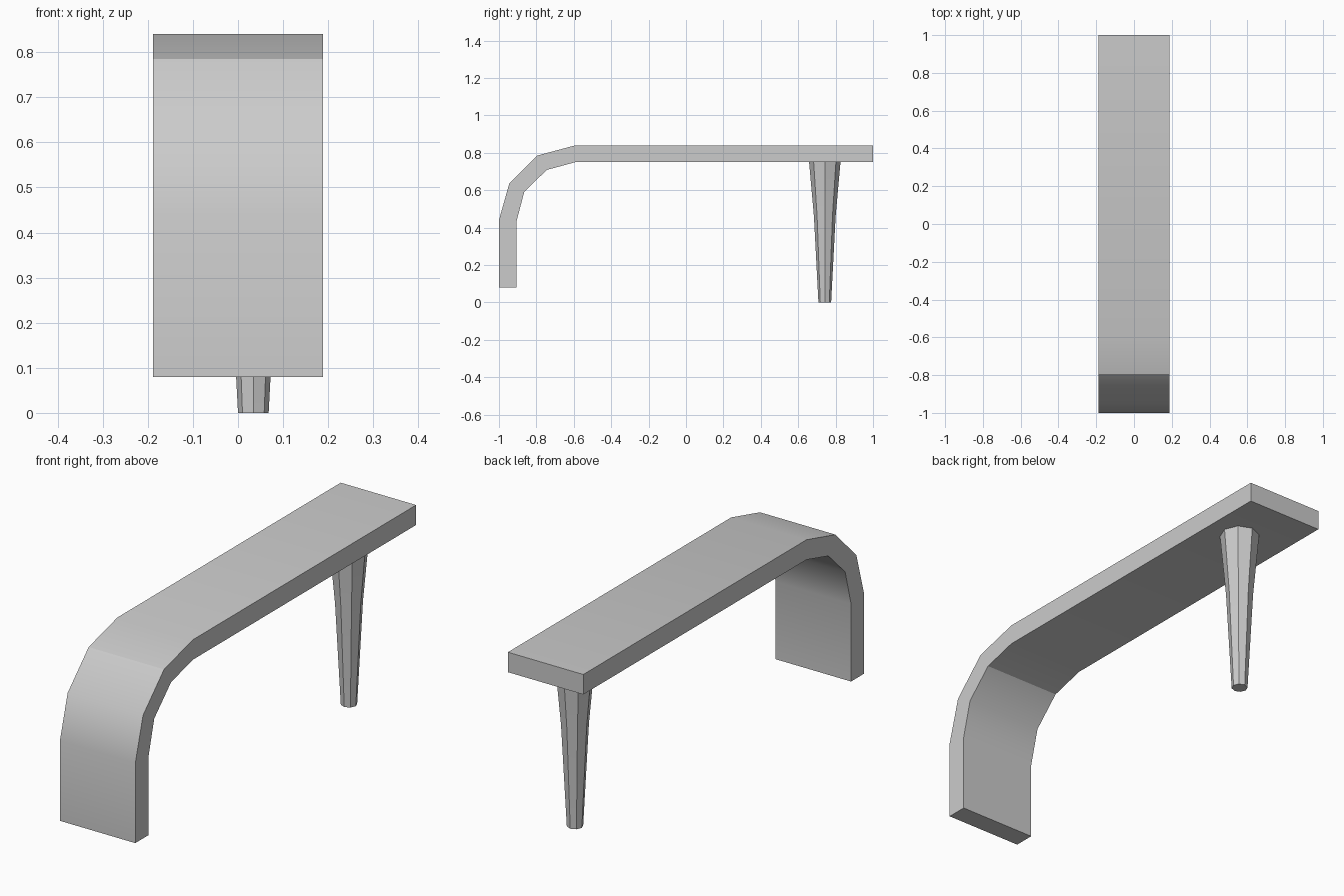
import bpy, bmesh, math

if "Cube" in bpy.data.objects:
    bpy.data.objects.remove(bpy.data.objects["Cube"], do_unlink=True)

# Single plain grey finish
grey = bpy.data.materials.new("light_grey")
grey.use_nodes = True
GREY = (0.6, 0.6, 0.6, 1)
grey.diffuse_color = GREY
grey.node_tree.nodes["Principled BSDF"].inputs["Base Color"].default_value = GREY


def finish(name, bm, is_crease=lambda edge: False):
    """Turn a bmesh into an object, smooth except at corners and creases."""
    bmesh.ops.recalc_face_normals(bm, faces=bm.faces)
    for face in bm.faces:
        face.smooth = True
    for edge in bm.edges:
        corner = edge.calc_face_angle(0) > math.radians(31)
        edge.smooth = not (corner or is_crease(edge))
    mesh = bpy.data.meshes.new(name)
    bm.to_mesh(mesh)
    bm.free()
    mesh.materials.append(grey)
    obj = bpy.data.objects.new(name, mesh)
    bpy.context.collection.objects.link(obj)
    return obj


# Bench top: side profile (y, z), bending down into the front support
HALF_WIDTH = 0.188
outer = [(1, 0.84), (-0.59, 0.84), (-0.795, 0.785), (-0.945, 0.635), (-1, 0.44), (-1, 0.08)]
inner = [(1, 0.75), (-0.59, 0.75), (-0.745, 0.708), (-0.865, 0.59), (-0.907, 0.43), (-0.907, 0.08)]
bm = bmesh.new()
profile = bm.faces.new([bm.verts.new((-HALF_WIDTH, y, z)) for y, z in outer + inner[::-1]])
extruded = bmesh.ops.extrude_face_region(bm, geom=[profile])["geom"]
bmesh.ops.translate(bm, vec=(2 * HALF_WIDTH, 0, 0),
                    verts=[v for v in extruded if isinstance(v, bmesh.types.BMVert)])
crease_y = (outer[2][0], inner[2][0])
finish("bent_bench_top", bm,
       lambda e: all(min(abs(v.co.y - y) for y in crease_y) < 0.001 for v in e.verts))

# Rear leg: tapered octagonal post with a slight flare towards the top
SIDES = 8
bm = bmesh.new()
rings = []
for z, radius in [(0, 0.034), (0.46, 0.058), (0.75, 0.084)]:
    rings.append([bm.verts.new((radius * math.cos(i * math.tau / SIDES),
                                radius * math.sin(i * math.tau / SIDES), z))
                  for i in range(SIDES)])
for low, high in zip(rings, rings[1:]):
    for i in range(SIDES):
        j = (i + 1) % SIDES
        bm.faces.new((low[i], low[j], high[j], high[i]))
bm.faces.new(rings[0])
bm.faces.new(rings[-1])
leg = finish("rear_leg", bm)
leg.location = (0.034, 0.742, 0)
